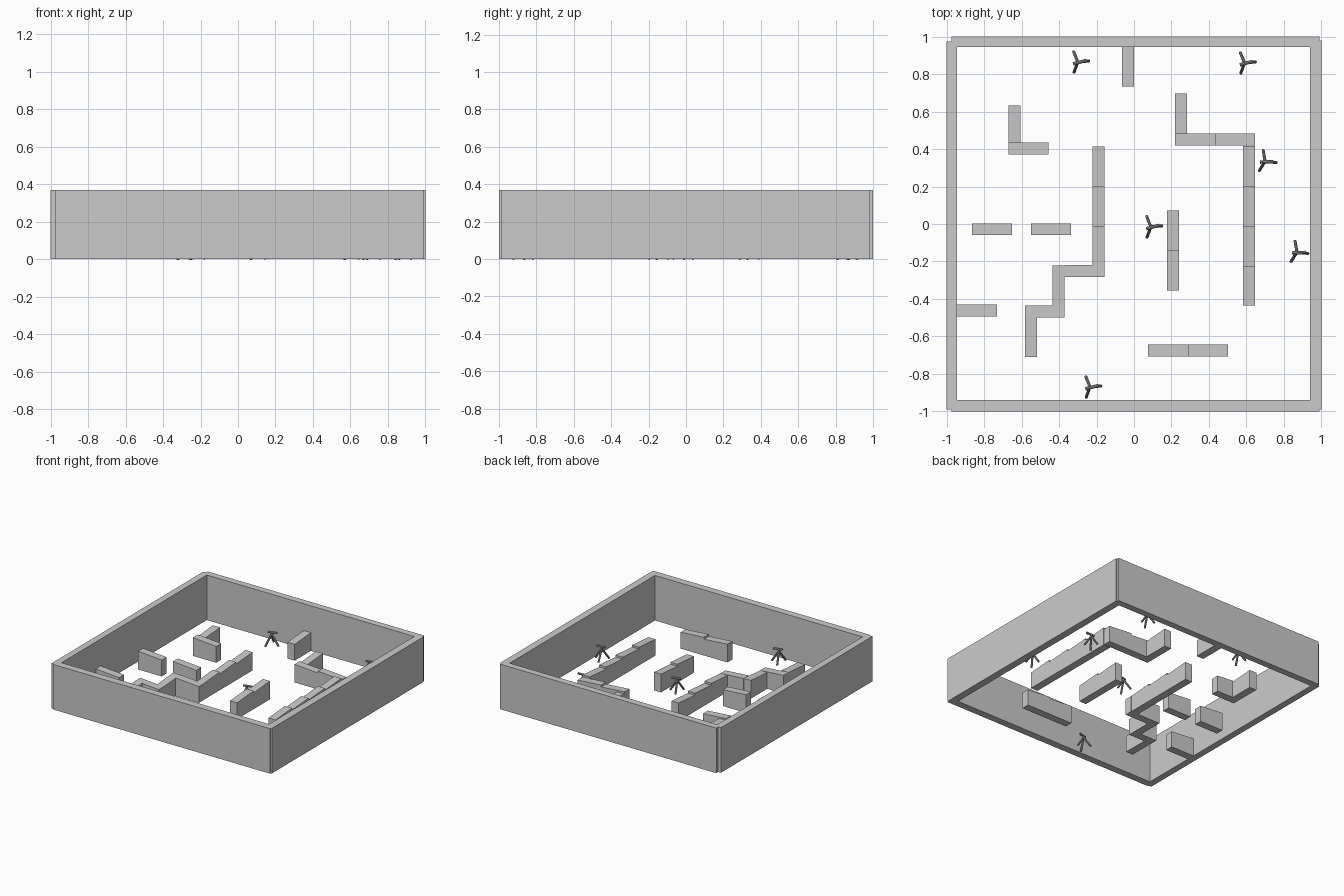
import bpy, bmesh, math
from mathutils import Vector, Matrix

if "Cube" in bpy.data.objects:
    bpy.data.objects.remove(bpy.data.objects["Cube"])


def material(name, value):
    mat = bpy.data.materials.new(name)
    mat.use_nodes = True
    colour = (value, value, value, 1)
    mat.diffuse_color = colour
    mat.node_tree.nodes["Principled BSDF"].inputs["Base Color"].default_value = colour
    return mat


GREY = material("concrete grey", 0.6)
DARK = material("metal grey", 0.35)


def finish(name, bm, mat):
    mesh = bpy.data.meshes.new(name)
    bm.to_mesh(mesh)
    bm.free()
    mesh.materials.append(mat)
    obj = bpy.data.objects.new(name, mesh)
    bpy.context.collection.objects.link(obj)
    return obj


def box(name, x0, x1, y0, y1, height, slope=None):
    """Box standing on the ground; slope gives the top a fall along one axis."""
    bm = bmesh.new()
    bmesh.ops.create_cube(bm, size=1)
    for v in bm.verts:
        high = v.co.z > 0
        fall = 0.008 * math.copysign(1, v.co[slope]) if slope is not None else 0
        fall = -fall if slope == 0 else fall
        v.co = ((x0 + x1) / 2 + v.co.x * (x1 - x0),
                (y0 + y1) / 2 + v.co.y * (y1 - y0),
                height + fall if high else 0)
    return finish(name, bm, GREY)


# Outer enclosure, open at top and bottom
WALL = 0.37
box("left_side_wall", 0.94, 1, -0.99, 0.98, WALL)
box("right_side_wall", -1, -0.945, -0.99, 0.975, WALL)
box("back_wall", -0.975, 0.99, 0.945, 1, WALL)
box("front_wall", -0.975, 0.99, -1, -0.94, WALL)

# Low barriers made of equal segments
LENGTH, WIDTH, LOW = 0.213, 0.064, 0.142


def barrier_x(x, y, count=1):
    """Run of segments towards +x from a minimum corner."""
    for i in range(count):
        start = x + i * LENGTH
        box("barrier_across", start, start + LENGTH, y, y + WIDTH, LOW, 0)


def barrier_y(x, y, count=1):
    """Run of segments towards +y from a minimum corner."""
    for i in range(count):
        start = y + i * LENGTH
        box("barrier_along", x, x + WIDTH, start, start + LENGTH, LOW, 1)


for run in ((-0.67, 0.37), (-0.865, -0.06), (-0.55, -0.06), (-0.945, -0.495),
            (-0.37, -0.284), (-0.583, -0.498), (0.22, 0.42, 2), (0.075, -0.708, 2)):
    barrier_x(*run)
for run in ((-0.67, 0.42), (-0.222, -0.225, 3), (-0.434, -0.434), (-0.583, -0.711),
            (-0.064, 0.735), (0.22, 0.484), (0.583, -0.436, 4), (0.176, -0.354, 2)):
    barrier_y(*run)


# Small tripod stands with a short horizontal tube on top
def rod(bm, a, b, radius):
    a, b = Vector(a), Vector(b)
    turn = (b - a).to_track_quat('Z', 'Y').to_matrix().to_4x4()
    bmesh.ops.create_cone(bm, cap_ends=True, segments=8, radius1=radius, radius2=radius,
                          depth=(b - a).length,
                          matrix=Matrix.Translation((a + b) / 2) @ turn)


def tripod(x, y, turn):
    bm = bmesh.new()
    for angle in (5, 112, 250):
        a = math.radians(angle)
        rod(bm, (0, 0, 0.09), (0.06 * math.cos(a), 0.06 * math.sin(a), 0), 0.008)
    rod(bm, (0, 0, 0.08), (0, 0, 0.105), 0.009)
    rod(bm, (-0.025, -0.01, 0.105), (0.045, 0.008, 0.105), 0.009)
    obj = finish("tripod", bm, DARK)
    obj.location = (x, y, 0)
    obj.rotation_euler.z = math.radians(turn)


for x, y, turn in ((-0.3, 0.865, 0), (0.59, 0.86, 0), (0.7, 0.335, -12),
                   (0.09, -0.015, 0), (0.87, -0.15, -12), (-0.235, -0.87, 0)):
    tripod(x, y, turn)
